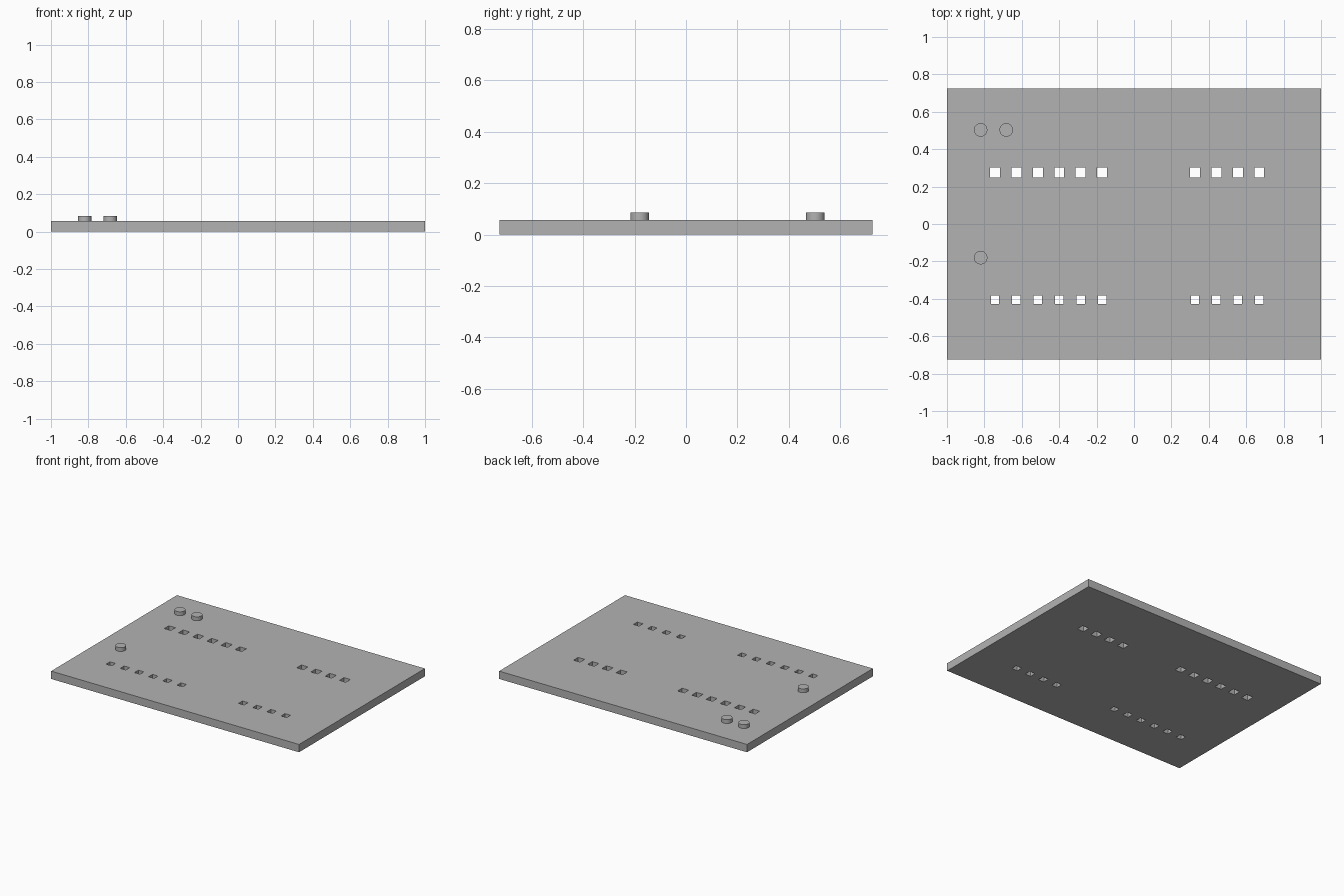
import bpy
import bmesh
from mathutils import Matrix, Vector

cube = bpy.data.objects.get("Cube")
if cube:
    bpy.data.objects.remove(cube, do_unlink=True)

THICK = 0.057
PITCH = 0.1145

grey = bpy.data.materials.new("plain grey")
grey.use_nodes = True
colour = (0.45, 0.45, 0.45, 1)
grey.diffuse_color = colour
grey.node_tree.nodes["Principled BSDF"].inputs["Base Color"].default_value = colour


def add_box(bm, centre, size):
    matrix = Matrix.Translation(centre) @ Matrix.Diagonal((*size, 1))
    bmesh.ops.create_cube(bm, size=1, matrix=matrix)


def make_object(name, bm):
    mesh = bpy.data.meshes.new(name)
    bm.to_mesh(mesh)
    bm.free()
    mesh.materials.append(grey)
    obj = bpy.data.objects.new(name, mesh)
    bpy.context.collection.objects.link(obj)
    return obj


# Base plate
bm = bmesh.new()
add_box(bm, (0, 0, THICK / 2), (2, 1.45, THICK))
plate = make_object("base_plate", bm)

# Square through-holes: two rows, each with a group of six and a group of four
bm = bmesh.new()
for y, side in ((0.276, 0.053), (-0.405, 0.045)):
    for start, count in ((-0.743, 6), (0.326, 4)):
        for i in range(count):
            add_box(bm, (start + i * PITCH, y, THICK / 2), (side, side, THICK * 3))
cutter = make_object("hole_cutter", bm)
cutter.hide_render = True

cut = plate.modifiers.new("holes", "BOOLEAN")
cut.operation = "DIFFERENCE"
cut.solver = "EXACT"
cut.object = cutter
bpy.context.view_layer.objects.active = plate
bpy.ops.object.modifier_apply(modifier=cut.name)
bpy.data.objects.remove(cutter, do_unlink=True)

# Round pegs standing on the plate
PEG_HEIGHT = 0.028
pegs = {
    "back_outer_peg": (-0.82, 0.503),
    "back_inner_peg": (-0.683, 0.503),
    "front_peg": (-0.82, -0.18),
}
for name, (x, y) in pegs.items():
    bm = bmesh.new()
    centre = Vector((x, y, THICK + PEG_HEIGHT / 2))
    bmesh.ops.create_cone(bm, cap_ends=True, segments=48, radius1=0.036, radius2=0.036,
                          depth=PEG_HEIGHT, matrix=Matrix.Translation(centre))
    peg = make_object(name, bm)
    bpy.ops.object.select_all(action="DESELECT")
    peg.select_set(True)
    bpy.context.view_layer.objects.active = peg
    bpy.ops.object.shade_smooth_by_angle()
